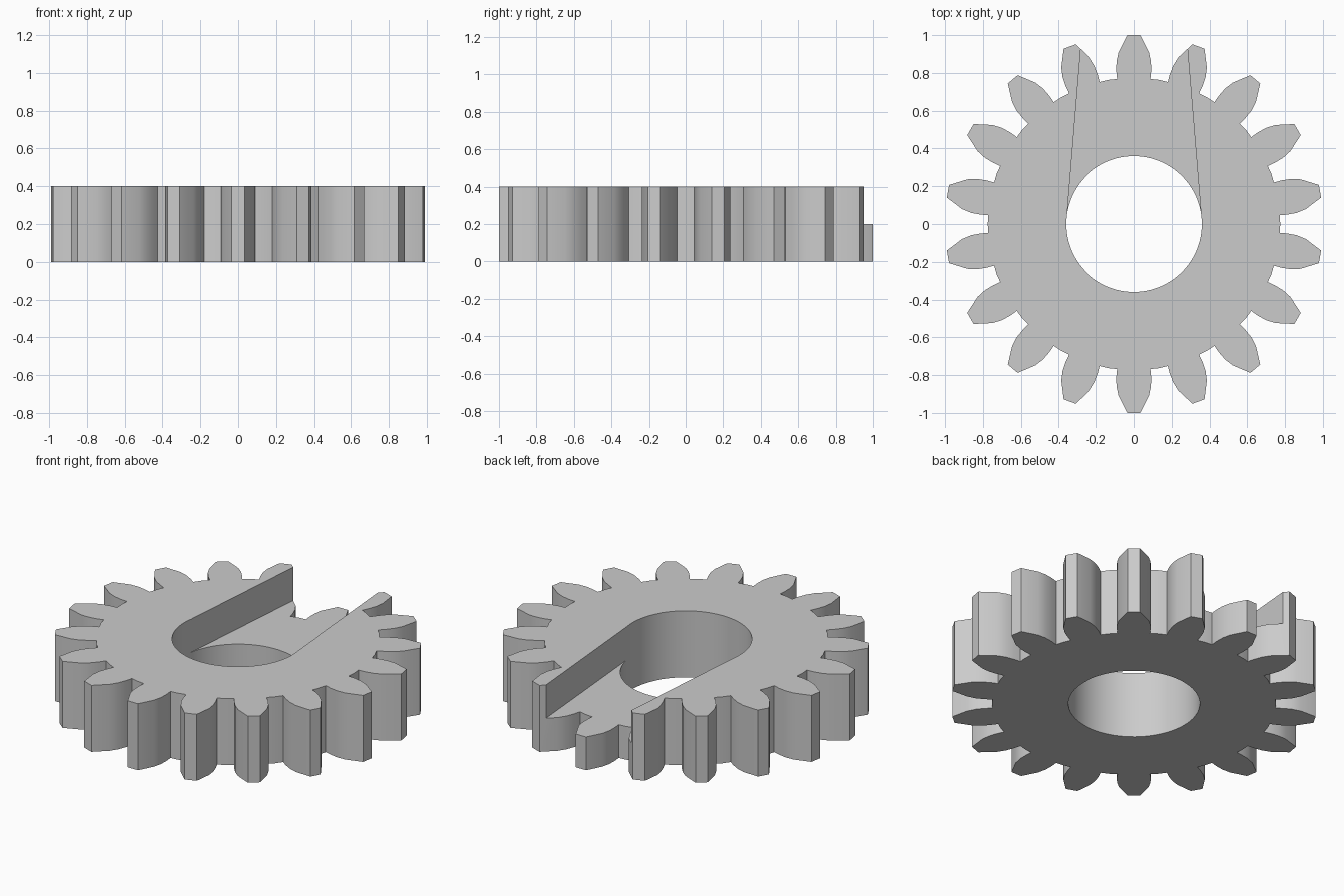
import bpy
import bmesh
from math import sin, cos, pi, radians
from mathutils import Vector

if "Cube" in bpy.data.objects:
    bpy.data.objects.remove(bpy.data.objects["Cube"], do_unlink=True)

HEIGHT = 0.4
TEETH = 18
ROOT_R = 0.775
BORE_R = 0.36

steel = bpy.data.materials.new("plain grey")
steel.use_nodes = True
grey = (0.6, 0.6, 0.6, 1)
steel.diffuse_color = grey
steel.node_tree.nodes["Principled BSDF"].inputs["Base Color"].default_value = grey


def prism(name, outline, z0, z1):
    """Extrude a flat outline from z0 up to z1."""
    bm = bmesh.new()
    face = bm.faces.new([bm.verts.new((x, y, z0)) for x, y in outline])
    top = bmesh.ops.extrude_face_region(bm, geom=[face])["geom"]
    verts = [v for v in top if isinstance(v, bmesh.types.BMVert)]
    bmesh.ops.translate(bm, verts=verts, vec=(0, 0, z1 - z0))
    bmesh.ops.recalc_face_normals(bm, faces=bm.faces)
    mesh = bpy.data.meshes.new(name)
    bm.to_mesh(mesh)
    bm.free()
    mesh.materials.append(steel)
    obj = bpy.data.objects.new(name, mesh)
    bpy.context.collection.objects.link(obj)
    return obj


# Bulging tooth flank: distance from centre, half width
flank = [(0.768, 0.088), (0.81, 0.092), (0.86, 0.091), (0.91, 0.08), (1.0, 0.034)]
tooth = [(r, -w) for r, w in flank] + [(r, w) for r, w in reversed(flank)]

# Gear outline, with one middle point in each root between teeth
outline = []
for i in range(TEETH):
    a = pi / 2 + i * 2 * pi / TEETH
    outline += [(r * cos(a) - w * sin(a), r * sin(a) + w * cos(a)) for r, w in tooth]
    mid = a + pi / TEETH
    outline.append((ROOT_R * cos(mid), ROOT_R * sin(mid)))
gear = prism("gear", outline, 0, HEIGHT)

# Tapered slot in the upper half, tangent to the bore
taper = radians(4.7)
start = Vector((cos(taper), sin(taper))) * (BORE_R - 0.001)
end = start + Vector((-sin(taper), cos(taper))) * 1.1
slot = prism("slot_cutter", [(-start.x, start.y), (start.x, start.y),
                             (end.x, end.y), (-end.x, end.y)], HEIGHT / 2, HEIGHT + 0.2)

# Round bore through the full height
circle = [(BORE_R * cos(i * pi / 48), BORE_R * sin(i * pi / 48)) for i in range(96)]
bore = prism("bore_cutter", circle, -0.2, HEIGHT + 0.2)

for cutter in (slot, bore):
    cutter.hide_render = True
    mod = gear.modifiers.new(cutter.name, "BOOLEAN")
    mod.operation = "DIFFERENCE"
    mod.solver = "EXACT"
    mod.object = cutter

# Bake the cuts, then drop the cutters
depsgraph = bpy.context.evaluated_depsgraph_get()
cut_mesh = bpy.data.meshes.new_from_object(gear.evaluated_get(depsgraph))
gear.modifiers.clear()
gear.data = cut_mesh
for cutter in (slot, bore):
    bpy.data.objects.remove(cutter, do_unlink=True)

# Smooth flanks and bore, keep the corners sharp
bpy.ops.object.select_all(action="DESELECT")
gear.select_set(True)
bpy.context.view_layer.objects.active = gear
bpy.ops.object.shade_smooth_by_angle(angle=radians(25))
